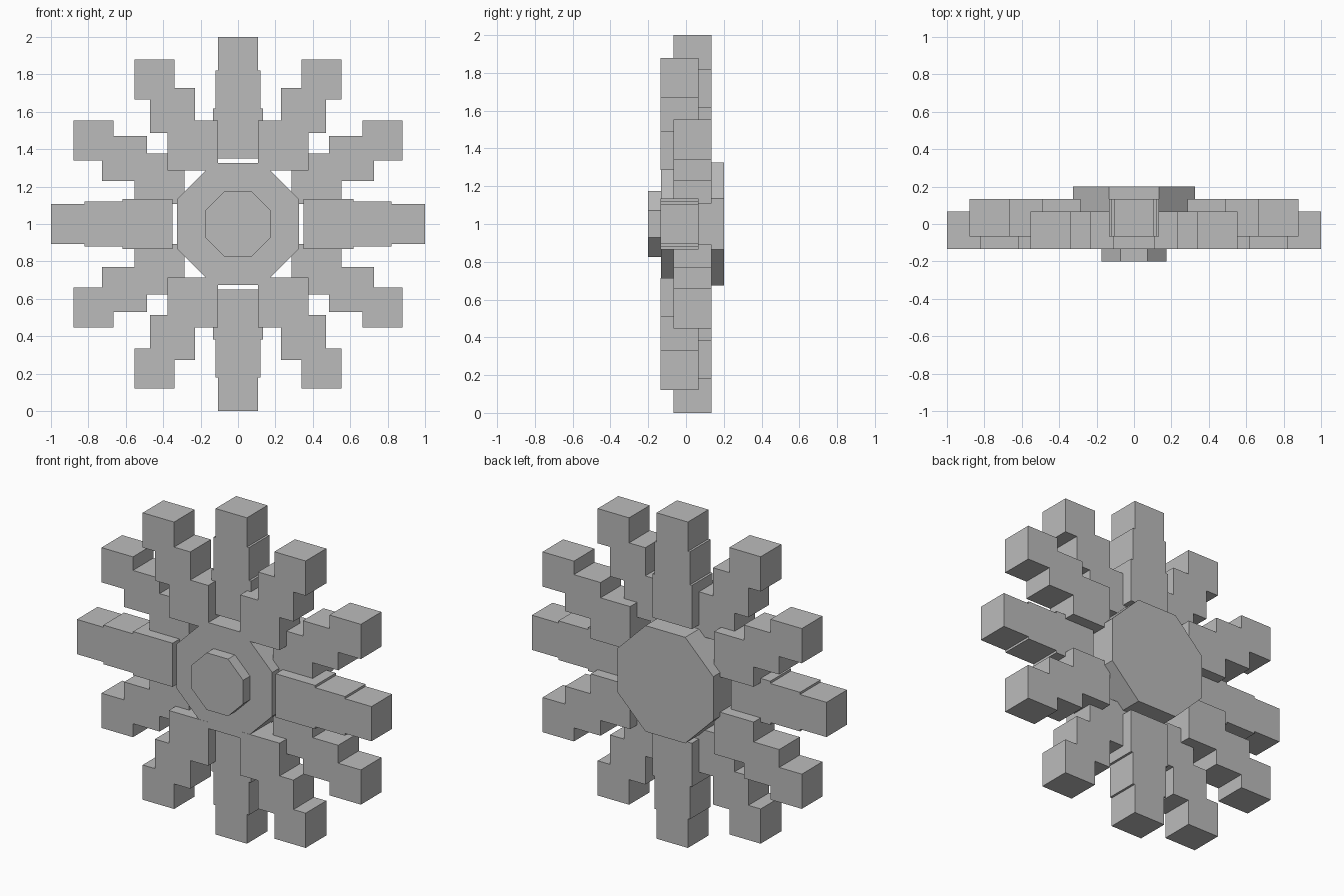
import bpy, bmesh, math
from mathutils import Matrix, Vector

if "Cube" in bpy.data.objects:
    bpy.data.objects.remove(bpy.data.objects["Cube"])

CZ = 1.0  # height of the centre

grey = bpy.data.materials.new("plain grey")
grey.diffuse_color = (0.5, 0.5, 0.5, 1)
grey.use_nodes = True
grey.node_tree.nodes["Principled BSDF"].inputs["Base Color"].default_value = grey.diffuse_color


def finish(name, bm):
    mesh = bpy.data.meshes.new(name)
    bm.to_mesh(mesh)
    bm.free()
    mesh.materials.append(grey)
    ob = bpy.data.objects.new(name, mesh)
    bpy.context.collection.objects.link(ob)
    return ob


def octagon(name, apothem, y0, y1):
    """Eight-sided prism along y with flats at top, bottom and sides."""
    bm = bmesh.new()
    r = apothem / math.cos(math.pi / 8)
    place = (Matrix.Translation((0, (y0 + y1) / 2, CZ))
             @ Matrix.Rotation(math.pi / 2, 4, 'X')
             @ Matrix.Rotation(math.pi / 8, 4, 'Z'))
    bmesh.ops.create_cone(bm, cap_ends=True, segments=8, radius1=r, radius2=r,
                          depth=y1 - y0, matrix=place)
    # make sure a flat faces straight up
    top = max(v.co.z for v in bm.verts)
    if abs(top - CZ - apothem) > 1e-3:
        bmesh.ops.rotate(bm, verts=bm.verts, cent=(0, 0, CZ),
                         matrix=Matrix.Rotation(math.pi / 8, 3, 'Y'))
    finish(name, bm)


# hub with a small raised cap on the front
octagon("hub", 0.325, -0.133, 0.2)
octagon("hub_cap", 0.175, -0.2, -0.133)

# twelve arms of three shrinking upright blocks, alternately front and back
blocks = [(0.484, 0.268), (0.70, 0.24), (0.893, 0.213)]  # radius, size
for i in range(12):
    a = math.radians(30 * i)
    y = -0.034 if i % 2 == 0 else 0.034
    bm = bmesh.new()
    for r, s in blocks:
        pos = Vector((r * math.cos(a), y, CZ + r * math.sin(a)))
        bmesh.ops.create_cube(bm, size=1, matrix=Matrix.Translation(pos)
                              @ Matrix.Diagonal((s, 0.2, s, 1)))
    finish("arm_%02d" % (i + 1), bm)
